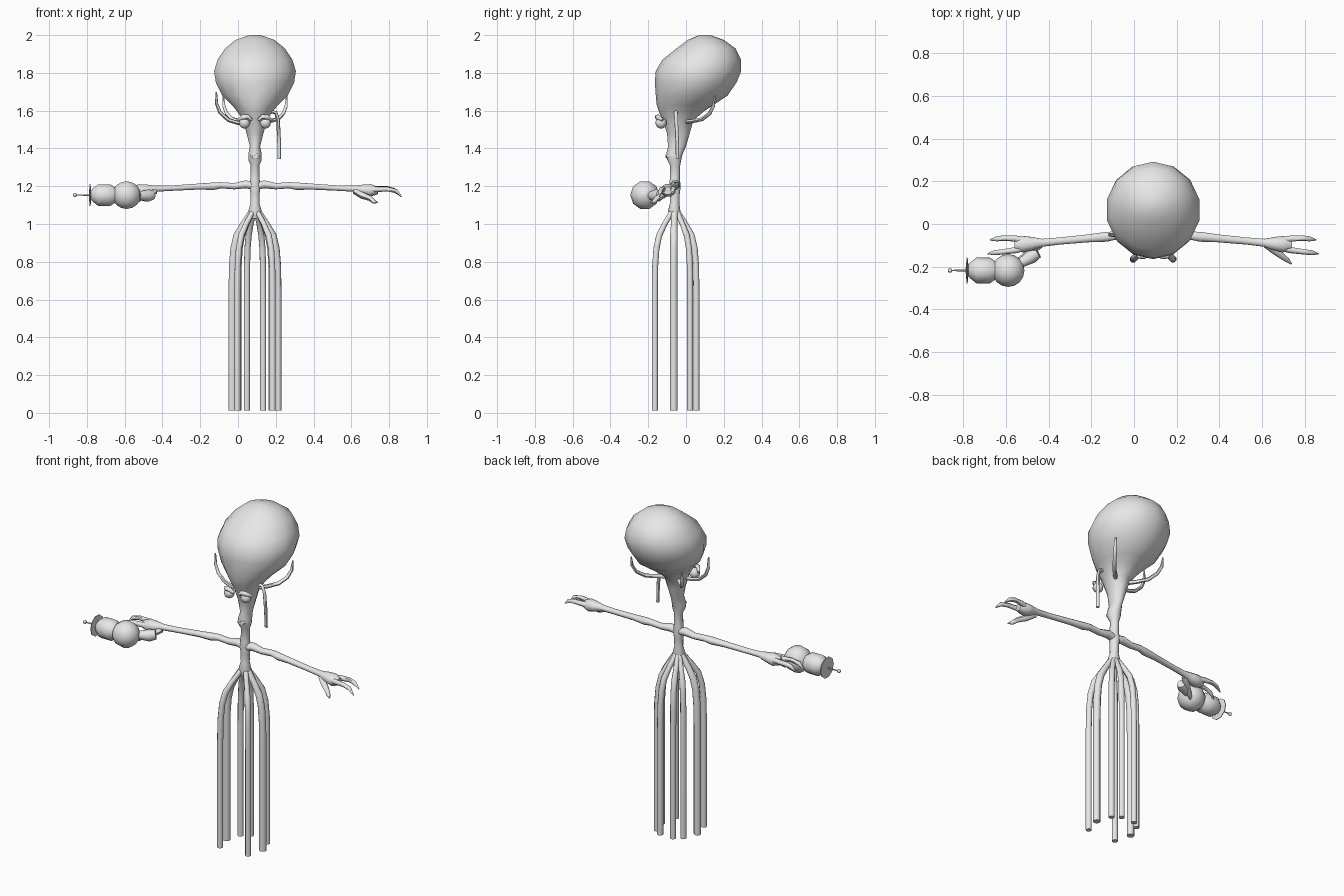
import bpy, bmesh, math
from mathutils import Vector, Matrix

cube = bpy.data.objects.get("Cube")
if cube:
    bpy.data.objects.remove(cube, do_unlink=True)

skin = bpy.data.materials.new("plain grey")
skin.use_nodes = True
skin.diffuse_color = (0.8, 0.8, 0.8, 1)
skin.node_tree.nodes["Principled BSDF"].inputs["Base Color"].default_value = (0.8, 0.8, 0.8, 1)

CX, CY = 0.09, -0.06  # body axis


def finish(name, bm, angle=60):
    bmesh.ops.recalc_face_normals(bm, faces=bm.faces)
    mesh = bpy.data.meshes.new(name)
    bm.to_mesh(mesh)
    bm.free()
    mesh.materials.append(skin)
    obj = bpy.data.objects.new(name, mesh)
    bpy.context.collection.objects.link(obj)
    bpy.ops.object.select_all(action='DESELECT')
    obj.select_set(True)
    bpy.context.view_layer.objects.active = obj
    bpy.ops.object.shade_smooth_by_angle(angle=math.radians(angle))
    return obj


def loft(name, rings, angle=60):
    """Skin a list of point rings and cap both ends."""
    bm = bmesh.new()
    loops = [[bm.verts.new(p) for p in ring] for ring in rings]
    n = len(loops[0])
    for a, b in zip(loops, loops[1:]):
        for i in range(n):
            j = (i + 1) % n
            bm.faces.new((a[i], a[j], b[j], b[i]))
    bm.faces.new(loops[0])
    bm.faces.new(loops[-1])
    return finish(name, bm, angle)


def tube(name, points, radii, sides=8, flat=1.0):
    """Round tube along a path; flat squashes it in z."""
    pts = [Vector(p) for p in points]
    if not isinstance(radii, (list, tuple)):
        radii = [radii] * len(pts)
    rings, side, last = [], None, None
    for k, p in enumerate(pts):
        t = (pts[min(k + 1, len(pts) - 1)] - pts[max(k - 1, 0)]).normalized()
        if side is None:
            side = t.orthogonal().normalized()
        else:
            side = last.rotation_difference(t) @ side
        last, up = t, t.cross(side)
        ring = []
        for i in range(sides):
            a = math.tau * (i + 0.5) / sides
            d = (side * math.cos(a) + up * math.sin(a)) * radii[k]
            d.z *= flat
            ring.append(p + d)
        rings.append(ring)
    return loft(name, rings)


def stack(name, sections, sides):
    """Horizontal ellipse rings: height, half width, front y, back y."""
    return loft(name, [[(CX + hx * math.sin(math.tau * i / sides),
                         (y0 + y1) / 2 - (y1 - y0) / 2 * math.cos(math.tau * i / sides), z)
                        for i in range(sides)] for z, hx, y0, y1 in sections])


def ball(name, loc, r, scale=(1, 1, 1), seg=10):
    bm = bmesh.new()
    bmesh.ops.create_uvsphere(bm, u_segments=seg, v_segments=seg - 2, radius=r)
    bm.transform(Matrix.Translation(loc) @ Matrix.Diagonal((*scale, 1)))
    return finish(name, bm)


# Torso, neck, face and swollen cranium
stack("torso_and_head", [
    (1.03, .025, -.085, -.035), (1.07, .036, -.095, -.03), (1.11, .024, -.085, -.035),
    (1.16, .025, -.085, -.033), (1.20, .03, -.09, -.028), (1.24, .025, -.085, -.033),
    (1.31, .024, -.085, -.031), (1.34, .036, -.10, -.025), (1.37, .036, -.105, -.018),
    (1.41, .028, -.095, 0), (1.48, .046, -.10, .02), (1.55, .066, -.125, .04),
    (1.60, .10, -.145, .10), (1.63, .125, -.155, .145), (1.68, .178, -.16, .22),
    (1.75, .213, -.165, .268), (1.81, .222, -.16, .292), (1.87, .203, -.125, .292),
    (1.93, .162, -.05, .262), (1.975, .105, .01, .2), (2.0, .03, .07, .13)], 14)

# Mouth ring
tube("mouth", [(CX, -.09, 1.36), (CX, -.103, 1.36), (CX, -.108, 1.36), (CX, -.1, 1.36)],
     [.026, .024, .016, .01], 10, .6)

for s, label in ((1, "left"), (-1, "right")):
    def at(x, y, z):
        return (CX + s * x, y, z)

    # Eyes with heavy lids
    ball(label + "_eye", at(.055, -.132, 1.535), .03)
    tube(label + "_eyelid", [at(.02, -.142, 1.55), at(.04, -.152, 1.567), at(.065, -.15, 1.567),
                             at(.088, -.125, 1.55)], [.01, .014, .014, .008], 6)

    # Four hanging leg tentacles per side
    legs = (("side", .12, -.005, .021), ("front", .093, -.105, .017),
            ("outer_back", .088, .082, .017), ("inner_back", .043, .115, .017))
    for part, dx, dy, r in legs:
        path = [(.05, 1.08), (.25, 1.045), (.5, 1.0), (.78, .94), (.92, .87), (.98, .78),
                (1, .65), (1, .012)]
        tube(f"{label}_{part}_leg", [at(dx * f, CY + dy * f, z) for f, z in path],
             [r * .85] * 3 + [r] * 5, 8)

    # Arm with shoulder, elbow and wrist swellings
    tube(label + "_arm", [at(0, CY, 1.2), at(.05, -.055, 1.21), at(.11, -.055, 1.2),
                          at(.18, -.055, 1.205), at(.22, -.06, 1.2), at(.3, -.067, 1.198),
                          at(.44, -.08, 1.19), at(.52, -.088, 1.187), at(.57, -.092, 1.182),
                          at(.61, -.095, 1.178), at(.65, -.098, 1.176)],
         [.024, .027, .021, .021, .025, .02, .018, .02, .034, .042, .025], 8, .85)

    # Two long fingers and a thumb
    tube(label + "_outer_finger", [at(.58, -.085, 1.18), at(.65, -.068, 1.187), at(.70, -.066, 1.188),
                                   at(.735, -.07, 1.18), at(.765, -.075, 1.155)],
         [.02, .015, .013, .012, .003], 6)
    tube(label + "_inner_finger", [at(.58, -.1, 1.178), at(.64, -.122, 1.183), at(.70, -.13, 1.185),
                                   at(.745, -.135, 1.175), at(.775, -.14, 1.145)],
         [.02, .015, .013, .012, .003], 6)
    tube(label + "_thumb", [at(.53, -.095, 1.175), at(.57, -.125, 1.15), at(.61, -.155, 1.135),
                            at(.63, -.17, 1.118), at(.65, -.188, 1.113)],
         [.018, .018, .014, .011, .003], 6)

    # Rear head feeler curling up
    tube(label + "_rear_feeler", [at(.04, .0, 1.54), at(.08, .04, 1.545), at(.12, .085, 1.555),
                                  at(.15, .125, 1.585), at(.165, .145, 1.625), at(.168, .152, 1.68)],
         [.012, .011, .011, .01, .009, .004], 6)

# Front head feelers: one hangs, one curls up
tube("left_hanging_feeler", [(.12, -.05, 1.575), (.17, -.052, 1.595), (.2, -.054, 1.59),
                             (.212, -.052, 1.55), (.217, -.047, 1.45), (.219, -.045, 1.345)],
     [.012, .011, .01, .01, .01, .009], 6)
tube("right_raised_feeler", [(.05, -.05, 1.535), (0, -.055, 1.535), (-.05, -.055, 1.55),
                             (-.095, -.052, 1.59), (-.113, -.05, 1.635), (-.115, -.05, 1.7)],
     [.012, .011, .011, .01, .009, .004], 6)

# Ray gun: grip, round body, barrel, dish and antenna
GY, GZ = -.218, 1.153


def gun_part(name, profile, sides=10):
    return loft(name, [[(x, GY + r * math.cos(math.tau * i / sides), GZ + r * math.sin(math.tau * i / sides))
                        for i in range(sides)] for x, r in profile], 45)


gun_part("gun_body", [(-.59 + .076 * math.cos(math.pi * k / 8), .076 * math.sin(math.pi * k / 8) + .001)
                      for k in range(9)])
gun_part("gun_barrel", [(-.64, .035), (-.675, .06), (-.74, .06), (-.77, .036), (-.785, .014)])
gun_part("gun_dish", [(-.775, .008), (-.781, .062), (-.785, .062), (-.79, .008)])
gun_part("gun_antenna", [(-.78, .005), (-.86, .003)], 6)
ball("gun_tip", (-.863, GY, GZ), .011, seg=8)
tube("gun_grip", [(-.57, -.205, 1.15), (-.525, -.18, 1.15), (-.48, -.152, 1.15), (-.45, -.135, 1.155)],
     [.02, .024, .034, .026], 8)
